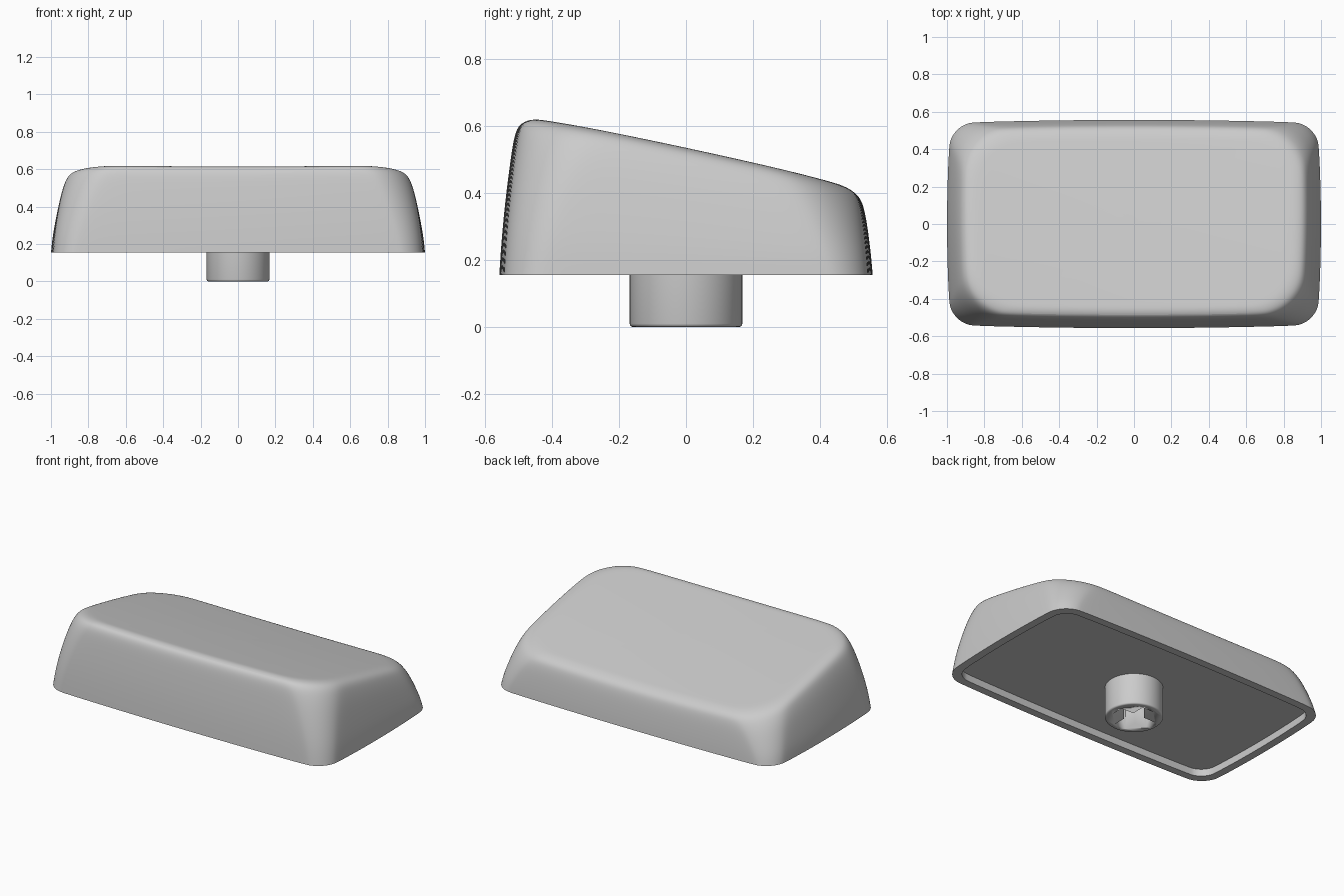
import bpy, bmesh
from math import sin, cos, pi

cube = bpy.data.objects.get("Cube")
if cube:
    bpy.data.objects.remove(cube)

GREY = (0.6, 0.6, 0.6, 1)
grey = bpy.data.materials.new("grey_plastic")
grey.use_nodes = True
grey.diffuse_color = GREY
bsdf = grey.node_tree.nodes["Principled BSDF"]
bsdf.inputs["Base Color"].default_value = GREY
bsdf.inputs["Roughness"].default_value = 0.6

BASE, FLOOR = 0.155, 0.2      # rim height and underside height
HALF_X, HALF_Y = 1.0, 0.557
CORNER_STEPS, SIDE_STEPS = 6, 6


def make_object(name, bm, angle=0.7):
    bmesh.ops.recalc_face_normals(bm, faces=bm.faces)
    mesh = bpy.data.meshes.new(name)
    bm.to_mesh(mesh)
    bm.free()
    mesh.materials.append(grey)
    obj = bpy.data.objects.new(name, mesh)
    bpy.context.collection.objects.link(obj)
    bpy.ops.object.select_all(action='DESELECT')
    obj.select_set(True)
    bpy.context.view_layer.objects.active = obj
    bpy.ops.object.shade_smooth_by_angle(angle=angle)
    return obj


def top_height(x, y):
    """Sloping top, slightly dished across its width."""
    return 0.524 - 0.215 * y - 0.03 * y * y + 0.015 * x * x


def outline(inset_x, inset_front, inset_back, radius):
    """Rounded rectangle with gently bowed sides."""
    hx = HALF_X - inset_x
    front, back = -HALF_Y + inset_front, HALF_Y - inset_back
    mid, hy = (front + back) / 2, (back - front) / 2
    corners = []
    for k, (sx, sy) in enumerate([(1, 1), (-1, 1), (-1, -1), (1, -1)]):
        arc = []
        for i in range(CORNER_STEPS + 1):
            a = (k + i / CORNER_STEPS) * pi / 2
            arc.append((sx * (hx - radius) + radius * cos(a),
                        sy * (hy - radius) + radius * sin(a)))
        corners.append(arc)
    pts = []
    for k, arc in enumerate(corners):
        pts += arc
        (x0, y0), (x1, y1) = arc[-1], corners[(k + 1) % 4][0]
        for i in range(1, SIDE_STEPS):
            f = i / SIDE_STEPS
            pts.append((x0 + (x1 - x0) * f, y0 + (y1 - y0) * f))
    return [(x * (1 - 0.02 * (y / hy) ** 2),
             mid + y * (1 - 0.03 * (x / hx) ** 2)) for x, y in pts]


# Cap: rings from the underside, round the rim, up the walls and over the top
bm = bmesh.new()
crease = bm.edges.layers.float.new("crease_edge")
rings = []


def add_ring(points, height):
    ring = [bm.verts.new((x, y, height(x, y))) for x, y in points]
    if rings:
        prev = rings[-1]
        for i in range(len(ring)):
            j = (i + 1) % len(ring)
            bm.faces.new((prev[i], prev[j], ring[j], ring[i]))
    rings.append(ring)


cavity = outline(0.05, 0.05, 0.05, 0.1)
add_ring(cavity, lambda x, y: FLOOR)
add_ring(cavity, lambda x, y: BASE)
# height fraction, inset at sides, front and back, corner radius
walls = [(0, 0, 0, 0, 0.13), (0.2, 0.007, 0.006, 0.004, 0.145),
         (0.45, 0.025, 0.017, 0.011, 0.17), (0.7, 0.047, 0.032, 0.02, 0.2),
         (0.86, 0.068, 0.043, 0.03, 0.225), (0.93, 0.083, 0.053, 0.041, 0.235),
         (0.975, 0.103, 0.068, 0.058, 0.235), (1, 0.14, 0.1, 0.09, 0.225)]
for t, ix, front, back, radius in walls:
    edge = outline(ix, front, back, radius)
    add_ring(edge, lambda x, y: BASE + t * (top_height(x, y) - BASE))
for scale in (0.94, 0.75, 0.5, 0.25):
    add_ring([(x * scale, y * scale) for x, y in edge], top_height)
centre = bm.verts.new((0, 0, top_height(0, 0)))
last = rings[-1]
for i, v in enumerate(last):
    bm.faces.new((v, last[(i + 1) % len(last)], centre))
bm.faces.new(rings[0])
for ring in rings[:3]:
    for i, v in enumerate(ring):
        bm.edges.get((v, ring[(i + 1) % len(ring)]))[crease] = 1
cap = make_object("key_cap", bm)
subdivision = cap.modifiers.new("smooth", 'SUBSURF')
subdivision.levels = subdivision.render_levels = 2

# Stem: round post with a softened lower edge
bm = bmesh.new()
bmesh.ops.create_cone(bm, cap_ends=True, segments=64, radius1=0.168,
                      radius2=0.168, depth=FLOOR + 0.005)
bmesh.ops.translate(bm, verts=bm.verts, vec=(0, 0, (FLOOR + 0.005) / 2))
lower = [e for e in bm.edges if all(v.co.z < 0.001 for v in e.verts)]
bmesh.ops.bevel(bm, geom=lower, offset=0.01, segments=3, profile=0.5, affect='EDGES')
stem = make_object("stem", bm)

# Cross-shaped socket cut into the stem
for name, sx, sy in (("socket_cutter_wide", 0.25, 0.08),
                     ("socket_cutter_deep", 0.08, 0.25)):
    bm = bmesh.new()
    bmesh.ops.create_cube(bm, size=1)
    bmesh.ops.scale(bm, verts=bm.verts, vec=(sx, sy, 0.38))
    cutter = make_object(name, bm, 0.5)
    cutter.hide_render = True
    cutter.hide_viewport = True
    cut = stem.modifiers.new(name, 'BOOLEAN')
    cut.operation = 'DIFFERENCE'
    cut.solver = 'EXACT'
    cut.object = cutter
